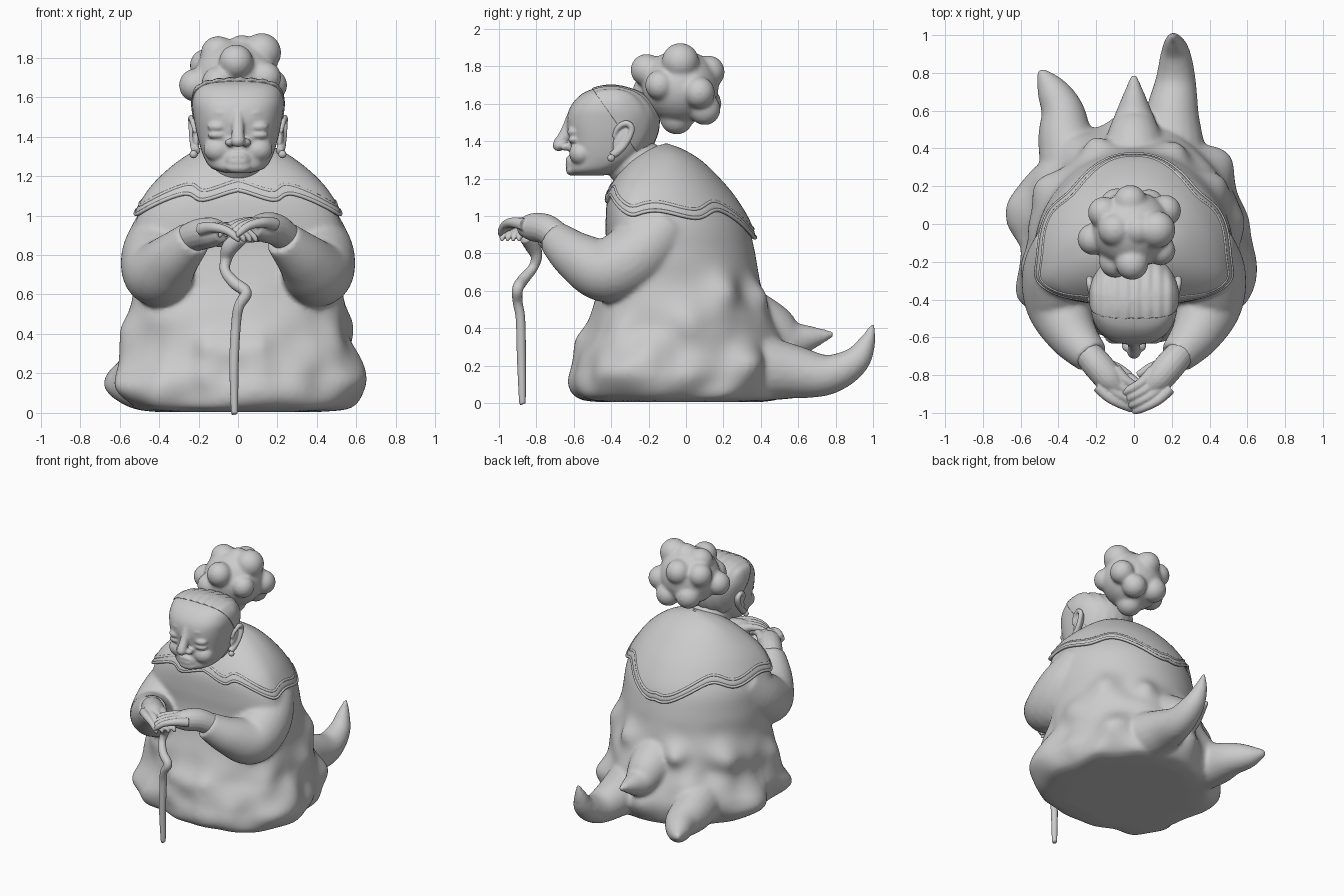
import bpy, bmesh
from math import pi, sin, cos, exp, copysign
from mathutils import Vector, Matrix, noise

if "Cube" in bpy.data.objects:
    bpy.data.objects.remove(bpy.data.objects["Cube"])


def spline(pts, k=8):
    """Catmull-Rom sampling of equal-length tuples."""
    out = []
    for i in range(len(pts) - 1):
        a, b, c, d = pts[max(i - 1, 0)], pts[i], pts[i + 1], pts[min(i + 2, len(pts) - 1)]
        for j in range(k):
            t = j / k
            out.append(tuple(q + .5 * t * (r - p + t * (2*p - 5*q + 4*r - s + t * (3*(q - r) + s - p)))
                             for p, q, r, s in zip(a, b, c, d)))
    return out + [tuple(pts[-1])]


def skin(bm, rings, cap=True, closed=False):
    vs = [[bm.verts.new(p) for p in r] for r in rings]
    m = len(vs[0])
    for i in range(len(vs) if closed else len(vs) - 1):
        a, b = vs[i], vs[(i + 1) % len(vs)]
        for j in range(m):
            bm.faces.new((a[j], a[(j + 1) % m], b[(j + 1) % m], b[j]))
    if cap and not closed:
        bm.faces.new(vs[0][::-1])
        bm.faces.new(vs[-1])


def tube(bm, pts, sides=14, k=6, closed=False):
    path = list(pts) if closed else spline(pts, k)
    n, u, rings = len(path), Vector((.31, .22, .92)), []
    for i, p in enumerate(path):
        a, b = (path[i - 1], path[(i + 1) % n]) if closed else (path[max(i - 1, 0)], path[min(i + 1, n - 1)])
        d = (Vector(b[:3]) - Vector(a[:3])).normalized()
        u = (u - d * d.dot(u)).normalized()
        w, r = d.cross(u), max(p[3], .002)
        rings.append([Vector(p[:3]) + r * (u * cos(2*pi*j/sides) + w * sin(2*pi*j/sides)) for j in range(sides)])
    skin(bm, rings, closed=closed)


def ball(bm, loc, scale, rot=0):
    s = scale if isinstance(scale, tuple) else (scale,) * 3
    m = Matrix.Translation(loc) @ Matrix.Rotation(rot, 4, 'X') @ Matrix.Diagonal((*s, 1))
    bmesh.ops.create_uvsphere(bm, u_segments=28, v_segments=16, radius=1, matrix=m)


def section(s, phi, grow=1.0):
    """Point on a section (z, front y, back y, half width, widest y); phi = 0 is the front."""
    z, f, b, rx, c = s
    x, y = sin(phi), -cos(phi)
    if y < 0:
        x, y = copysign(abs(x) ** .77, x), -abs(y) ** .77
    return Vector((rx * x * grow, c + y * grow * ((c - f) if y < 0 else (b - c)), z))


def finish(bm, name, voxel=0, smooth=0, thick=0):
    bmesh.ops.recalc_face_normals(bm, faces=bm.faces[:])
    me = bpy.data.meshes.new(name)
    bm.to_mesh(me)
    bm.free()
    ob = bpy.data.objects.new(name, me)
    bpy.context.collection.objects.link(ob)
    bpy.context.view_layer.objects.active = ob
    if voxel:
        m = ob.modifiers.new("remesh", 'REMESH')
        m.mode, m.voxel_size = 'VOXEL', voxel
    if smooth:
        m = ob.modifiers.new("smooth", 'SMOOTH')
        m.factor, m.iterations = .5, smooth
    if thick:
        m = ob.modifiers.new("thick", 'SOLIDIFY')
        m.thickness, m.offset = thick, 0
    for m in list(ob.modifiers):
        bpy.ops.object.modifier_apply(modifier=m.name)
    for p in ob.data.polygons:
        p.use_smooth = True
    return ob


# Robe: lofted body with crumpled skirt, sleeves, folds and trailing tails
BODY = spline([(.005, -.45, .4, .42, -.05), (.03, -.57, .5, .55, -.05), (.14, -.60, .53, .61, -.05),
               (.28, -.57, .52, .575, -.06), (.42, -.53, .48, .55, -.08), (.6, -.47, .405, .53, -.12),
               (.8, -.43, .37, .53, -.18), (.95, -.43, .33, .525, -.22), (1.09, -.42, .25, .46, -.22),
               (1.19, -.37, .17, .38, -.18), (1.285, -.29, .075, .265, -.13), (1.345, -.2, -.02, .15, -.11),
               (1.375, -.11, -.1, .01, -.105)], 8)
ANG = [2 * pi * j / 96 for j in range(96)]
# Fold centres: location, reach, relative swelling
FOLDS = [((.6, -.22, .16), .13, .1), ((-.6, 0, .16), .13, .1), ((-.52, -.38, .13), .13, .09),
         ((.5, -.4, .13), .13, .09), ((-.16, -.5, .33), .06, .1), ((-.03, -.5, .31), .06, .07),
         ((.1, -.5, .34), .06, .1), ((.22, .38, .58), .08, .13), ((-.2, .4, .53), .08, .13),
         ((.42, .2, .6), .09, .12), ((-.45, .18, .5), .1, .12), ((.54, 0, .42), .1, .1),
         ((-.54, -.2, .42), .1, .09), ((0, .48, .2), .15, .1), ((.42, .3, .25), .12, .1), ((-.5, .25, .2), .12, .08)]


def swell(p):
    w = max(0, min(1, (.75 - p.z) / .4))
    return 1 + w * .1 * noise.noise(p * 5) + sum(a * exp(-(p - Vector(c)).length_squared / r ** 2) for c, r, a in FOLDS)


bm = bmesh.new()
skin(bm, [[section(s, a, swell(section(s, a))) for a in ANG] for s in BODY])
for sx in (-1, 1):
    tube(bm, [(sx*.37, -.1, .95, .15), (sx*.41, -.25, .8, .18), (sx*.4, -.42, .71, .175),
              (sx*.33, -.58, .78, .135), (sx*.225, -.705, .885, .095)], 24)
tube(bm, [(.2, .3, .2, .2), (.2, .55, .17, .15), (.22, .75, .15, .11), (.22, .9, .22, .08),
          (.21, .97, .33, .045), (.21, 1.0, .43, .008)], 20)
tube(bm, [(-.3, .25, .2, .2), (-.36, .45, .16, .15), (-.38, .6, .14, .115), (-.44, .72, .13, .08),
          (-.5, .815, .14, .02)], 20)
tube(bm, [(0, .2, .47, .22), (0, .42, .4, .16), (0, .56, .34, .11), (0, .67, .35, .065), (0, .79, .37, .015)], 20)
finish(bm, "robe", .014, 9)

# Shoulder cape with a wavy hem and raised trim
HEM = spline([(0, 1.12), (.28, 1.07), (.55, 1.1), (1.3, 1.0), (1.7, 1.02), (2.1, .98), (2.45, 1.02),
              (2.95, .885), (3.15, .88)], 12)


def hem_u(phi, lift):
    a = phi if phi <= pi else 2 * pi - phi
    i = min(range(len(HEM)), key=lambda k: abs(HEM[k][0] - a))
    z, q = HEM[i], HEM[min(i + 1, len(HEM) - 1) if a > HEM[i][0] else max(i - 1, 0)]
    h = z[1] + lift + ((q[1] - z[1]) * (a - z[0]) / (q[0] - z[0]) if q != z else 0)
    for j in range(len(BODY) - 1):
        if BODY[j][0] <= h < BODY[j + 1][0]:
            return j + (h - BODY[j][0]) / (BODY[j + 1][0] - BODY[j][0])


def cape_point(u, phi, grow):
    j = min(int(u), len(BODY) - 2)
    s = [p + (q - p) * (u - j) for p, q in zip(BODY[j], BODY[j + 1])]
    return section(s, phi, grow) + Vector((0, 0, .004))


CA = [2 * pi * j / 160 for j in range(160)]
bm = bmesh.new()
skin(bm, [[cape_point(hem_u(a, 0) * (1 - t / 24) + (len(BODY) - 1) * t / 24, a, 1.025 - .01 * t / 24)
           for a in CA] for t in range(25)], cap=False)
finish(bm, "cape", thick=.016)
for name, lift in (("cape_trim", .05), ("cape_hem", .005)):
    bm = bmesh.new()
    tube(bm, [(*cape_point(hem_u(a, lift), a, 1.032), .01) for a in CA], 8, closed=True)
    finish(bm, name)

# Head with facial features and neck
HEAD = spline([(1.215, -.6, -.45, .06, -.52), (1.24, -.62, -.36, .135, -.48), (1.3, -.62, -.25, .175, -.42),
               (1.4, -.625, -.17, .205, -.4), (1.5, -.638, -.145, .225, -.38), (1.58, -.62, -.165, .232, -.38),
               (1.65, -.56, -.23, .21, -.38), (1.685, -.48, -.32, .14, -.39), (1.698, -.41, -.39, .01, -.4)], 8)
bm = bmesh.new()
skin(bm, [[section(s, a) for a in ANG] for s in HEAD])
tube(bm, [(0, -.2, 1.22, .16), (0, -.32, 1.33, .14), (0, -.36, 1.45, .12)], 24)
tube(bm, [(0, -.615, 1.53, .025), (0, -.645, 1.44, .032), (0, -.68, 1.385, .033)])
ball(bm, (0, -.68, 1.378), (.036, .034, .033))
ball(bm, (0, -.612, 1.245), (.065, .03, .03))
for sx in (-1, 1):
    ball(bm, (sx*.04, -.645, 1.37), (.026, .03, .022))
    ball(bm, (sx*.105, -.6, 1.45), (.05, .036, .026))
    ball(bm, (sx*.105, -.597, 1.408), (.05, .034, .022))
    ball(bm, (sx*.1, -.56, 1.335), (.075, .065, .065))
    tube(bm, [(sx*.04, -.62, 1.505, .014), (sx*.1, -.608, 1.52, .02), (sx*.17, -.56, 1.49, .012)])
for z, r in ((1.3, .015), (1.275, .016)):
    tube(bm, [(-.07, -.6, 1.28, .005), (-.03, -.625, z, r), (.03, -.625, z, r), (.07, -.6, 1.28, .005)])
finish(bm, "head", .008, 7)

# Swept-back hair with strand ridges, trimmed at the hairline
bm = bmesh.new()
skin(bm, [[section(s, 2*pi*j/220, 1.008) + Vector((0, 0, .003 * sin(section(s, 2*pi*j/220).x * 110)))
           for j in range(220)] for s in HEAD])
for co, no in (((0, -.5, 1.68), (0, -1, -.7)), ((0, 0, 1.32), (0, 0, -1))):
    bmesh.ops.bisect_plane(bm, geom=bm.verts[:] + bm.edges[:] + bm.faces[:], plane_co=co, plane_no=no, clear_outer=True)
finish(bm, "hair", thick=.006)

# Knobbly bun
bm = bmesh.new()
ball(bm, (-.01, -.03, 1.69), (.215, .205, .2))
for loc, r in [((-.01, -.21, 1.78), .087), ((.12, -.03, 1.825), .1), ((-.1, -.03, 1.82), .09),
               ((-.215, -.08, 1.66), .085), ((.165, .07, 1.66), .085), ((.14, -.14, 1.7), .08),
               ((0, -.05, 1.525), .09), ((-.02, .12, 1.77), .088), ((-.09, .1, 1.6), .09), ((.08, .1, 1.57), .085),
               ((-.16, .06, 1.76), .085), ((-.1, -.2, 1.67), .085), ((.02, -.03, 1.83), .085)]:
    ball(bm, loc, r)
finish(bm, "hair_bun", .01, 14)

# Ears and earrings
for sx, side in ((-1, "left"), (1, "right")):
    bm = bmesh.new()
    ball(bm, (sx*.212, -.34, 1.415), (.02, .042, .085), -.45)
    tube(bm, [(sx*.215, -.385, 1.42, .012), (sx*.227, -.365, 1.47, .015), (sx*.235, -.32, 1.495, .017),
              (sx*.235, -.29, 1.465, .017), (sx*.23, -.32, 1.39, .017), (sx*.218, -.37, 1.34, .022),
              (sx*.21, -.4, 1.325, .02)])
    finish(bm, side + "_ear", .006, 2)
    bm = bmesh.new()
    ball(bm, (sx*.225, -.4, 1.31), .02)
    finish(bm, side + "_earring")

# Hands folded over the staff
for sx, side, z, dy in ((-1, "left", .915, .0), (1, "right", .94, -.01)):
    bm = bmesh.new()
    tube(bm, [(sx*.25, -.68, .885, .075), (sx*.19, -.75, z - .01, .08), (sx*.13, -.82, z, .075),
              (sx*.08, -.87, z, .05)], 18)
    for k in (-1.5, -.5, .5, 1.5):
        x, y = .085 + .03 * k, -.875 - .03 * k + dy
        tube(bm, [(sx*(x + .06), y + .06, z + .015, .034), (sx*x, y, z + .025, .027),
                  (sx*(x - .07), y - .04, z + .01, .022), (sx*(x - .12), y - .06, z - .025, .018),
                  (sx*(x - .135), y - .065, z - .05, .007)])
    tube(bm, [(sx*.17, -.74, z - .03, .035), (sx*.09, -.76, z - .05, .026), (sx*.02, -.8, z - .06, .018)])
    finish(bm, side + "_hand", .007, 2)

# Gnarled walking staff
bm = bmesh.new()
tube(bm, [(.02, -.86, .89, .035), (-.04, -.82, .84, .042), (-.06, -.8, .78, .03), (-.065, -.82, .72, .026),
          (-.02, -.87, .66, .03), (.04, -.9, .61, .03), (.005, -.9, .54, .026), (-.01, -.885, .45, .025),
          (-.02, -.88, .25, .024), (-.018, -.875, .02, .018), (-.018, -.875, 0, .012)], 14)
finish(bm, "staff")
